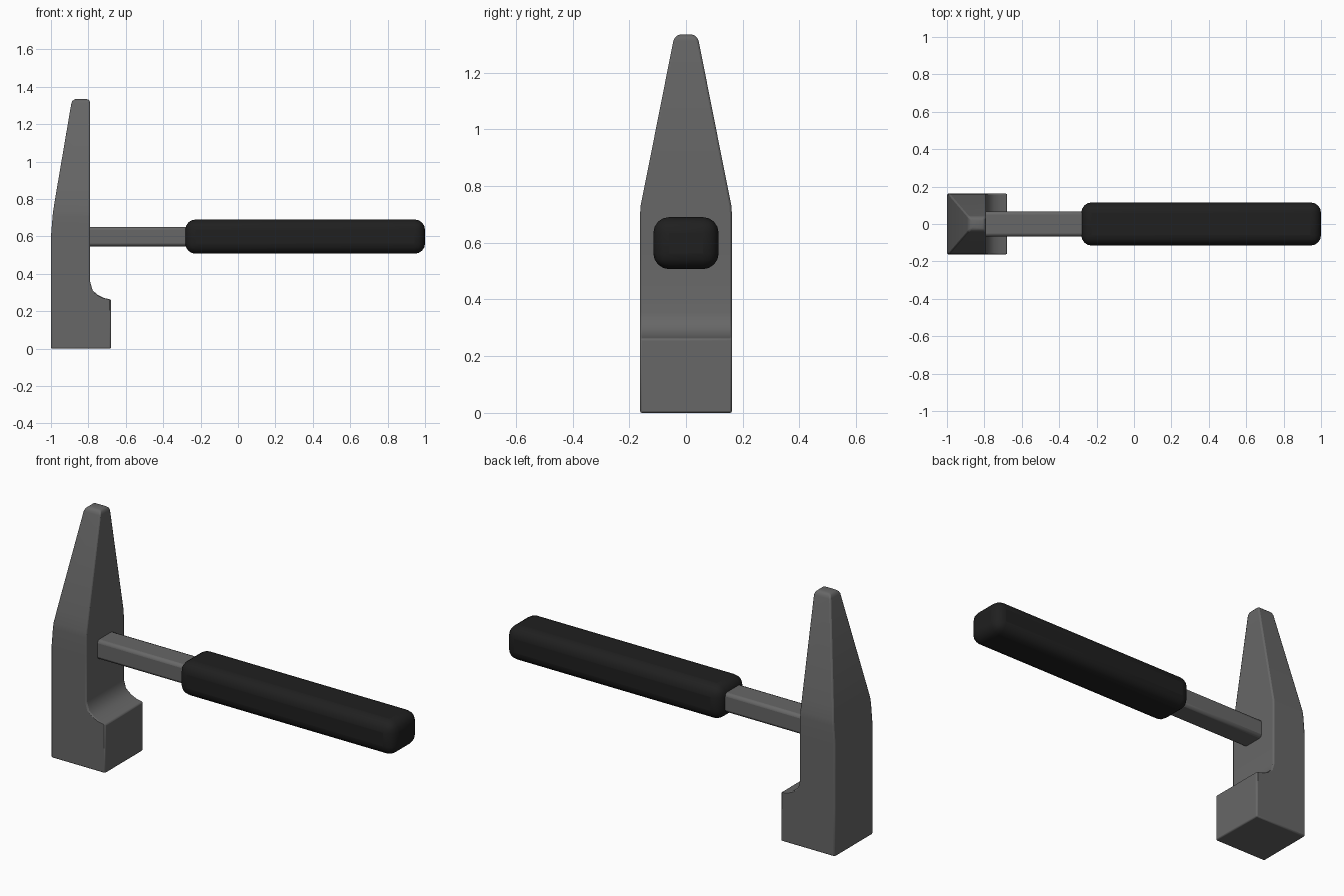
import bpy, bmesh, math

if "Cube" in bpy.data.objects:
    bpy.data.objects.remove(bpy.data.objects["Cube"])

def material(name, c):
    m = bpy.data.materials.new(name)
    m.diffuse_color = (c, c, c, 1)
    m.use_nodes = True
    m.node_tree.nodes["Principled BSDF"].inputs["Base Color"].default_value = m.diffuse_color
    return m

steel = material("grey steel", 0.135)
rubber = material("black rubber", 0.014)

def finish(name, bm, mat, bevel, segments):
    bmesh.ops.recalc_face_normals(bm, faces=bm.faces)
    me = bpy.data.meshes.new(name)
    bm.to_mesh(me)
    bm.free()
    me.materials.append(mat)
    ob = bpy.data.objects.new(name, me)
    bpy.context.collection.objects.link(ob)
    b = ob.modifiers.new("bevel", 'BEVEL')
    b.width, b.segments = bevel, segments
    b.limit_method, b.angle_limit = 'ANGLE', math.radians(50)
    b.use_clamp_overlap = False
    bpy.ops.object.select_all(action='DESELECT')
    ob.select_set(True)
    bpy.context.view_layer.objects.active = ob
    bpy.ops.object.shade_smooth_by_angle(angle=math.radians(35))
    return ob

def bar(name, x0, x1, hy, z0, z1, mat, bevel, segments):
    bm = bmesh.new()
    bmesh.ops.create_cube(bm, size=1)
    for v in bm.verts:
        v.co.x = x1 if v.co.x > 0 else x0
        v.co.y = hy if v.co.y > 0 else -hy
        v.co.z = z1 if v.co.z > 0 else z0
    return finish(name, bm, mat, bevel, segments)

# Hammer head: rectangular sections (z, left x, right x, half width)
sections = [
    (0.0, -1.0, -0.678, 0.162), (0.262, -1.0, -0.678, 0.162),
    (0.27, -1.0, -0.715, 0.162), (0.285, -1.0, -0.747, 0.162),
    (0.31, -1.0, -0.777, 0.162), (0.355, -1.0, -0.79, 0.162),
    (0.60, -1.0, -0.79, 0.162), (0.70, -0.992, -0.79, 0.162),
    (0.73, -0.989, -0.79, 0.160), (0.80, -0.978, -0.79, 0.146),
    (1.335, -0.887, -0.79, 0.040),
]
bm = bmesh.new()
rings = [[bm.verts.new((x, y, z)) for x, y in ((l, -h), (r, -h), (r, h), (l, h))]
         for z, l, r, h in sections]
for a, b in zip(rings, rings[1:]):
    for i in range(4):
        j = (i + 1) % 4
        bm.faces.new((a[i], a[j], b[j], b[i]))
bm.faces.new(rings[0][::-1])
top = bm.faces.new(rings[-1])
bmesh.ops.recalc_face_normals(bm, faces=bm.faces)
# rounded tip
bmesh.ops.bevel(bm, geom=list(top.edges), offset=0.024, segments=3, profile=0.5, affect='EDGES')
finish("hammer_head", bm, steel, 0.007, 2)

# Shaft and grip
bar("handle_shaft", -0.85, -0.2, 0.067, 0.547, 0.651, steel, 0.016, 2)
bar("handle_grip", -0.282, 1.0, 0.115, 0.507, 0.690, rubber, 0.055, 4)
